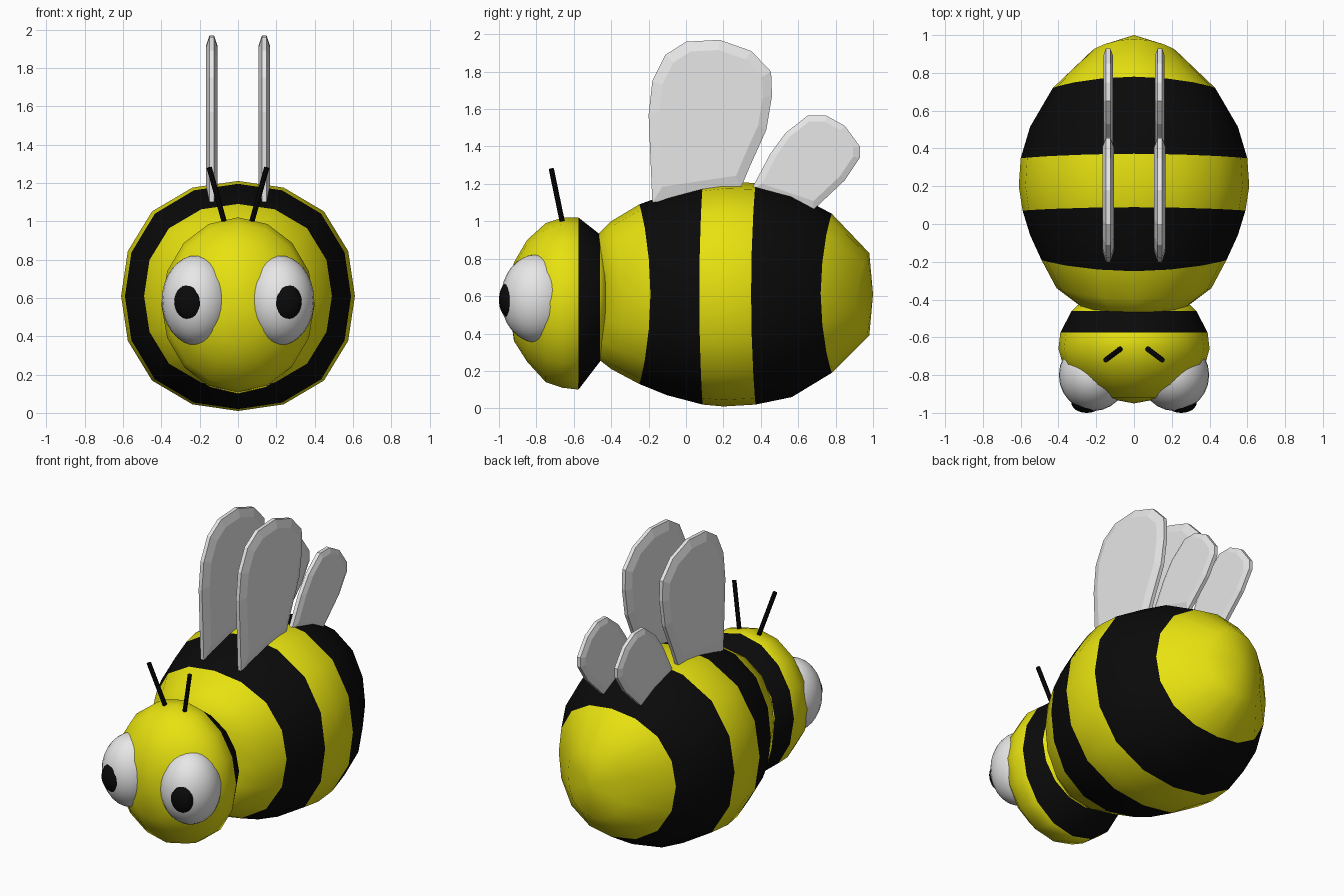
import bpy, bmesh, math
from mathutils import Vector

if "Cube" in bpy.data.objects:
    bpy.data.objects.remove(bpy.data.objects["Cube"])


def material(name, rgb):
    m = bpy.data.materials.new(name)
    m.diffuse_color = (*rgb, 1)
    m.use_nodes = True
    m.node_tree.nodes["Principled BSDF"].inputs["Base Color"].default_value = m.diffuse_color
    return m


YELLOW = material("yellow", (0.8, 0.76, 0.005))
BLACK = material("black", (0.003, 0.003, 0.003))
WHITE = material("white", (0.8, 0.8, 0.8))


def finish(bm, name, mats, smooth=True):
    bmesh.ops.recalc_face_normals(bm, faces=bm.faces[:])
    for f in bm.faces:
        f.smooth = smooth
    me = bpy.data.meshes.new(name)
    bm.to_mesh(me)
    bm.free()
    for m in mats:
        me.materials.append(m)
    ob = bpy.data.objects.new(name, me)
    bpy.context.collection.objects.link(ob)
    return ob


def loft(name, rings, tip, black_bands, bulge=0.0, wave=0.0, sides=16):
    """Skin rings of (y, half width, top z, bottom z); black_bands are band indices."""
    bm = bmesh.new()
    loops = []
    for y, rx, zt, zb in rings:
        loop = []
        for i in range(sides):
            a = 2 * math.pi * i / sides
            k = 1 + bulge * (1 - math.cos(4 * a)) / 2
            bend = wave * math.cos(2 * a) * (1 if y > 0 else -1) * min(1, abs(y - 0.2) / 0.4)
            loop.append(bm.verts.new((rx * k * math.sin(a), y + bend,
                                      (zt + zb) / 2 + (zt - zb) / 2 * k * math.cos(a))))
        loops.append(loop)
    for b, (l0, l1) in enumerate(zip(loops, loops[1:])):
        for i in range(sides):
            j = (i + 1) % sides
            f = bm.faces.new((l0[i], l0[j], l1[j], l1[i]))
            f.material_index = int(b in black_bands)
    end = bm.verts.new(tip)
    for i in range(sides):
        bm.faces.new((loops[-1][i], loops[-1][(i + 1) % sides], end))
    bm.faces.new(loops[0])
    return finish(bm, name, [YELLOW, BLACK])


# Striped body, from neck to tail
loft("body", [
    (-0.46, 0.29, 0.91, 0.28), (-0.37, 0.41, 1.00, 0.21), (-0.22, 0.49, 1.09, 0.13),
    (-0.08, 0.55, 1.145, 0.07), (0.08, 0.59, 1.195, 0.02), (0.20, 0.61, 1.21, 0.01),
    (0.36, 0.60, 1.205, 0.02), (0.54, 0.55, 1.155, 0.06), (0.75, 0.43, 1.04, 0.19),
    (0.95, 0.22, 0.83, 0.39)], (0, 1.0, 0.61), {2, 3, 6, 7}, bulge=0.04, wave=0.03)

# Head with a black collar
loft("head", [
    (-0.43, 0.30, 0.89, 0.30), (-0.46, 0.33, 0.93, 0.25), (-0.575, 0.39, 1.02, 0.10),
    (-0.66, 0.40, 1.02, 0.11), (-0.75, 0.375, 0.99, 0.14), (-0.85, 0.28, 0.90, 0.25),
    (-0.92, 0.16, 0.78, 0.36)], (0, -0.95, 0.58), {1})


def ellipsoid(name, center, radii, mat):
    bm = bmesh.new()
    bmesh.ops.create_uvsphere(bm, u_segments=24, v_segments=16, radius=1)
    bmesh.ops.scale(bm, vec=radii, verts=bm.verts)
    bmesh.ops.translate(bm, vec=center, verts=bm.verts)
    return finish(bm, name, [mat])


def antenna(name, p, q, r):
    p, q = Vector(p), Vector(q)
    bm = bmesh.new()
    bmesh.ops.create_cone(bm, cap_ends=True, segments=8, radius1=r, radius2=r,
                          depth=(q - p).length)
    rot = (q - p).to_track_quat('Z', 'Y').to_matrix()
    bmesh.ops.rotate(bm, cent=(0, 0, 0), matrix=rot, verts=bm.verts)
    bmesh.ops.translate(bm, vec=(p + q) / 2, verts=bm.verts)
    return finish(bm, name, [BLACK], smooth=False)


def wing(name, x, outline, rim=0.012, thick=0.03):
    """Flat plate with a thin rim and thicker middle, outline in (y, z)."""
    bm = bmesh.new()
    n = len(outline)
    cy = sum(p[0] for p in outline) / n
    cz = sum(p[1] for p in outline) / n

    def loop(dx, k):
        return [bm.verts.new((x + dx, cy + (y - cy) * k, cz + (z - cz) * k)) for y, z in outline]
    loops = [loop(-thick, 0.84), loop(-rim, 1), loop(rim, 1), loop(thick, 0.84)]
    for l0, l1 in zip(loops, loops[1:]):
        for i in range(n):
            j = (i + 1) % n
            bm.faces.new((l0[i], l0[j], l1[j], l1[i]))
    bm.faces.new(loops[0])
    bm.faces.new(loops[-1])
    return finish(bm, name, [WHITE], smooth=False)


FRONT_WING = [(-0.18, 1.10), (-0.20, 1.57), (-0.18, 1.75), (-0.11, 1.89), (0.0, 1.96),
              (0.18, 1.97), (0.35, 1.91), (0.455, 1.80), (0.46, 1.67), (0.43, 1.49),
              (0.34, 1.29), (0.29, 1.17)]
REAR_WING = [(0.35, 1.17), (0.45, 1.36), (0.53, 1.47), (0.65, 1.565), (0.75, 1.565),
             (0.85, 1.51), (0.93, 1.40), (0.93, 1.34), (0.85, 1.22), (0.68, 1.06)]

# Mirrored eyes, antennae and wings
for side, s in (("left", -1), ("right", 1)):
    ellipsoid(side + "_eye", (s * 0.215, -0.80, 0.587), (0.183, 0.19, 0.235), WHITE)
    ellipsoid(side + "_pupil", (s * 0.25, -0.945, 0.58), (0.082, 0.055, 0.097), BLACK)
    antenna(side + "_antenna", (s * 0.07, -0.66, 0.99), (s * 0.15, -0.72, 1.28), 0.014)
    wing(side + "_front_wing", s * 0.137, FRONT_WING)
    wing(side + "_rear_wing", s * 0.137, REAR_WING, thick=0.025)
